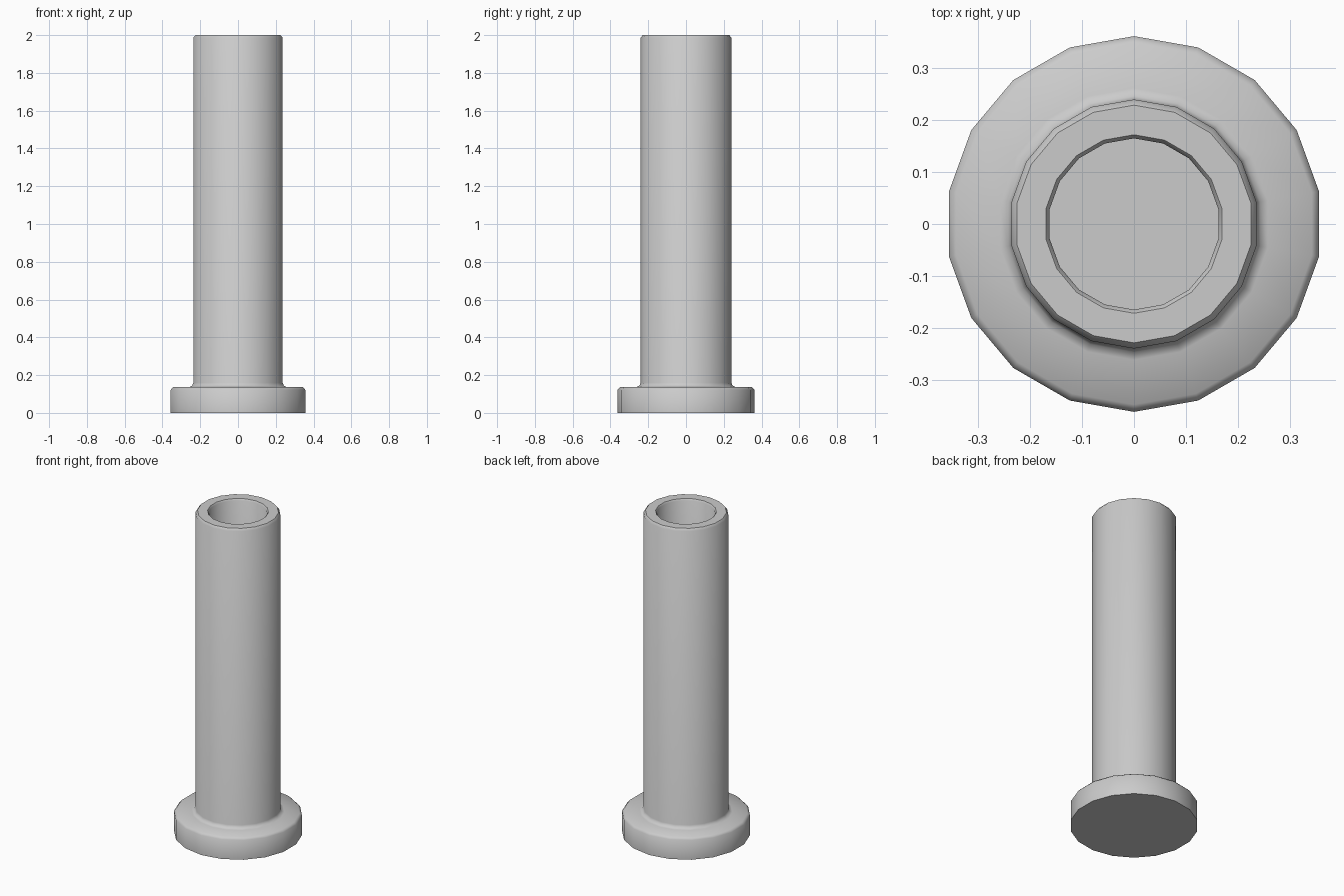
import bpy, bmesh, math

if "Cube" in bpy.data.objects:
    bpy.data.objects.remove(bpy.data.objects["Cube"])

SIDES = 18

# Half-section (radius, height): flange, fillet, tube, rim, closed bore
PROFILE = [
    (0.362, 0.0), (0.362, 0.122), (0.348, 0.136),
    (0.262, 0.137), (0.247, 0.144), (0.240, 0.159),
    (0.240, 1.986), (0.229, 2.0), (0.172, 2.0),
    (0.165, 1.99), (0.165, 0.14),
]


def lathe(name, profile, sides):
    bm = bmesh.new()
    rings = []
    for r, z in profile:
        angles = [math.pi / 2 + 2 * math.pi * i / sides for i in range(sides)]
        rings.append([bm.verts.new((r * math.cos(a), r * math.sin(a), z)) for a in angles])
    for low, high in zip(rings, rings[1:]):
        for i in range(sides):
            j = (i + 1) % sides
            bm.faces.new((low[i], low[j], high[j], high[i]))
    # Underside and bore floor
    bm.faces.new(rings[0][::-1])
    bm.faces.new(rings[-1])
    bmesh.ops.recalc_face_normals(bm, faces=bm.faces)
    mesh = bpy.data.meshes.new(name)
    bm.to_mesh(mesh)
    bm.free()
    obj = bpy.data.objects.new(name, mesh)
    bpy.context.collection.objects.link(obj)
    return obj


# Flanged tube
tube = lathe("flanged_tube", PROFILE, SIDES)
bpy.context.view_layer.objects.active = tube
tube.select_set(True)
bpy.ops.object.shade_smooth_by_angle(angle=math.radians(50))
